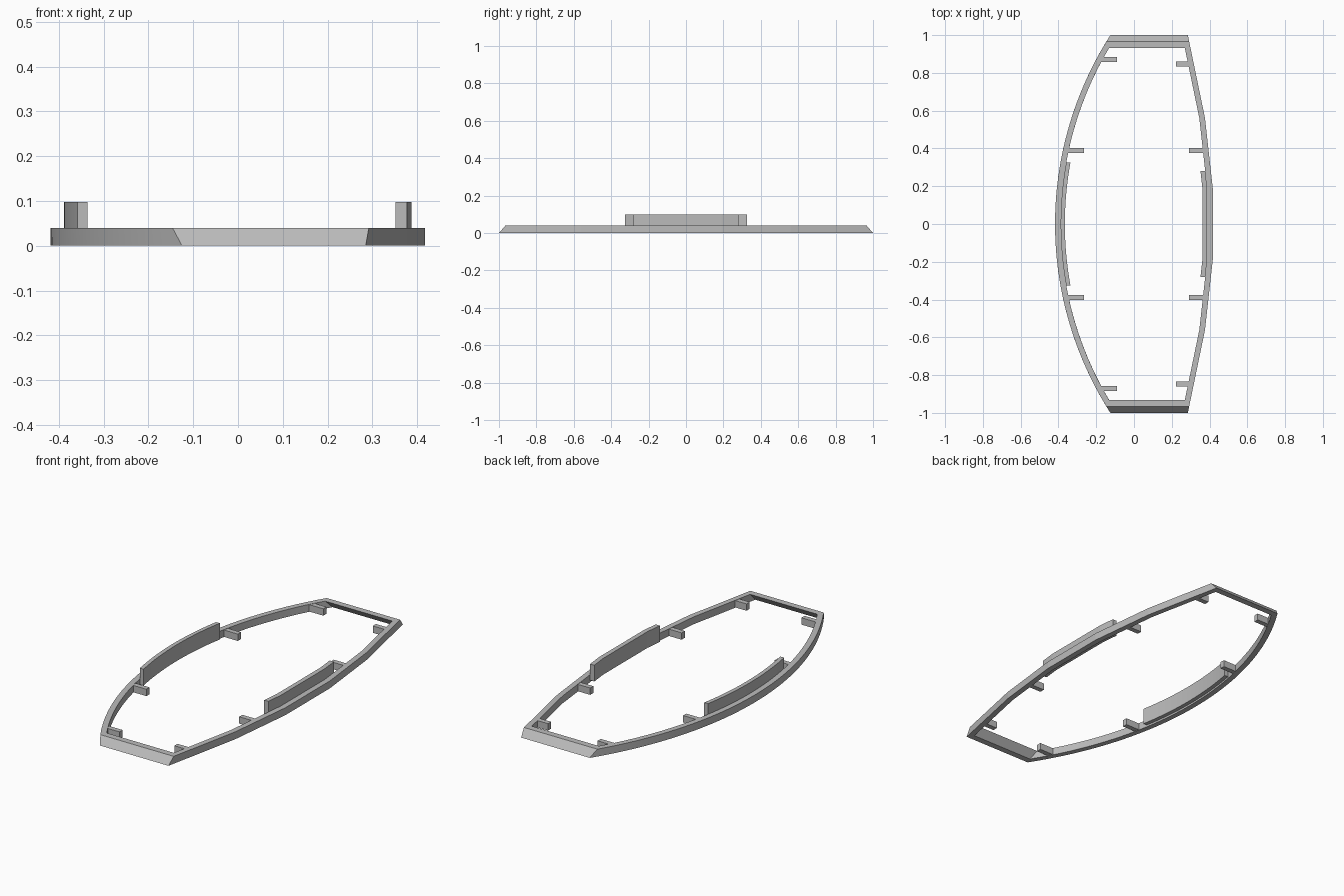
import bpy, bmesh, math

if "Cube" in bpy.data.objects:
    bpy.data.objects.remove(bpy.data.objects["Cube"])

grey = bpy.data.materials.new("plain grey")
grey.use_nodes = True
GREY = (0.5, 0.5, 0.5, 1)
grey.diffuse_color = GREY
grey.node_tree.nodes["Principled BSDF"].inputs["Base Color"].default_value = GREY

HEIGHT, WALL = 0.04, 0.03
KNOTS = [(0.0, 0.417), (0.19, 0.417), (0.56, 0.376), (1.0, 0.285)]


def left_x(y, inset=0.0):
    """Smooth bowed side: a circular arc, offset inwards by inset."""
    radius = 1.853
    return -0.418 + radius - math.sqrt((radius - inset) ** 2 - y * y)


def right_x(y, inset=0.0):
    """Shallow faceted side, offset inwards by inset."""
    y = abs(y)
    for (y0, x0), (y1, x1) in zip(KNOTS, KNOTS[1:]):
        if y <= y1:
            return x0 + (x1 - x0) * (y - y0) / (y1 - y0) - inset


def left_ys(end):
    return [end * (i / 20 - 1) for i in range(41)]


def right_ys(end):
    inner = [k for k, _ in KNOTS[1:] if k < end]
    half = inner + [end]
    return [-y for y in reversed(half)] + half


def make_object(name, bm):
    bmesh.ops.recalc_face_normals(bm, faces=bm.faces)
    mesh = bpy.data.meshes.new(name)
    bm.to_mesh(mesh)
    bm.free()
    mesh.materials.append(grey)
    obj = bpy.data.objects.new(name, mesh)
    bpy.context.collection.objects.link(obj)
    return obj


def smooth(obj):
    bpy.ops.object.select_all(action="DESELECT")
    obj.select_set(True)
    bpy.context.view_layer.objects.active = obj
    bpy.ops.object.shade_smooth_by_angle(angle=math.radians(4))


def bridge(bm, loops, closed_path):
    """Join matching vertex lists into a tube of four sides."""
    n = len(loops[0])
    for a, b in zip(loops, loops[1:] + loops[:1]):
        for i in range(n if closed_path else n - 1):
            j = (i + 1) % n
            bm.faces.new((a[i], a[j], b[j], b[i]))
    if not closed_path:
        for i in (0, n - 1):
            bm.faces.new([loop[i] for loop in loops])


# Rim: vertical bowed sides, end bars leaning inwards
def rim_loop(bm, end, inset, z):
    points = [(right_x(y, inset), y) for y in right_ys(end)]
    points += [(left_x(y, inset), y) for y in reversed(left_ys(end))]
    return [bm.verts.new((x, y, z)) for x, y in points]


bm = bmesh.new()
bridge(bm, [rim_loop(bm, 1.0, 0, 0), rim_loop(bm, 0.966, 0, HEIGHT),
            rim_loop(bm, 0.932, WALL, HEIGHT), rim_loop(bm, 0.966, WALL, 0)], True)
smooth(make_object("rim", bm))


# Upright panels standing against the inside of each long side
def panel(name, side, ys, thickness):
    bm = bmesh.new()
    loops = [[bm.verts.new((side(y, inset), y, z)) for y in ys]
             for inset, z in ((WALL, 0.01), (WALL, 0.098),
                              (WALL + thickness, 0.098), (WALL + thickness, 0.01))]
    bridge(bm, loops, False)
    smooth(make_object(name, bm))


panel("left_panel", right_x, right_ys(0.28), 0.025)
panel("right_panel", left_x, left_ys(0.325), 0.022)


# Short tabs reaching inwards from the rim
def tab(name, side, y, tip):
    root = side(y, WALL / 2)
    bm = bmesh.new()
    bmesh.ops.create_cube(bm, size=1)
    bmesh.ops.scale(bm, vec=(abs(tip - root), 0.027, HEIGHT - 0.003), verts=bm.verts)
    bmesh.ops.translate(bm, vec=((tip + root) / 2, y, HEIGHT / 2), verts=bm.verts)
    make_object(name, bm)


for end, sign in (("front", -1), ("back", 1)):
    tab(f"{end}_left_inner_tab", right_x, sign * 0.39, 0.29)
    tab(f"{end}_left_outer_tab", right_x, sign * 0.847, 0.222)
    tab(f"{end}_right_inner_tab", left_x, sign * 0.39, -0.265)
    tab(f"{end}_right_outer_tab", left_x, sign * 0.87, -0.09)
